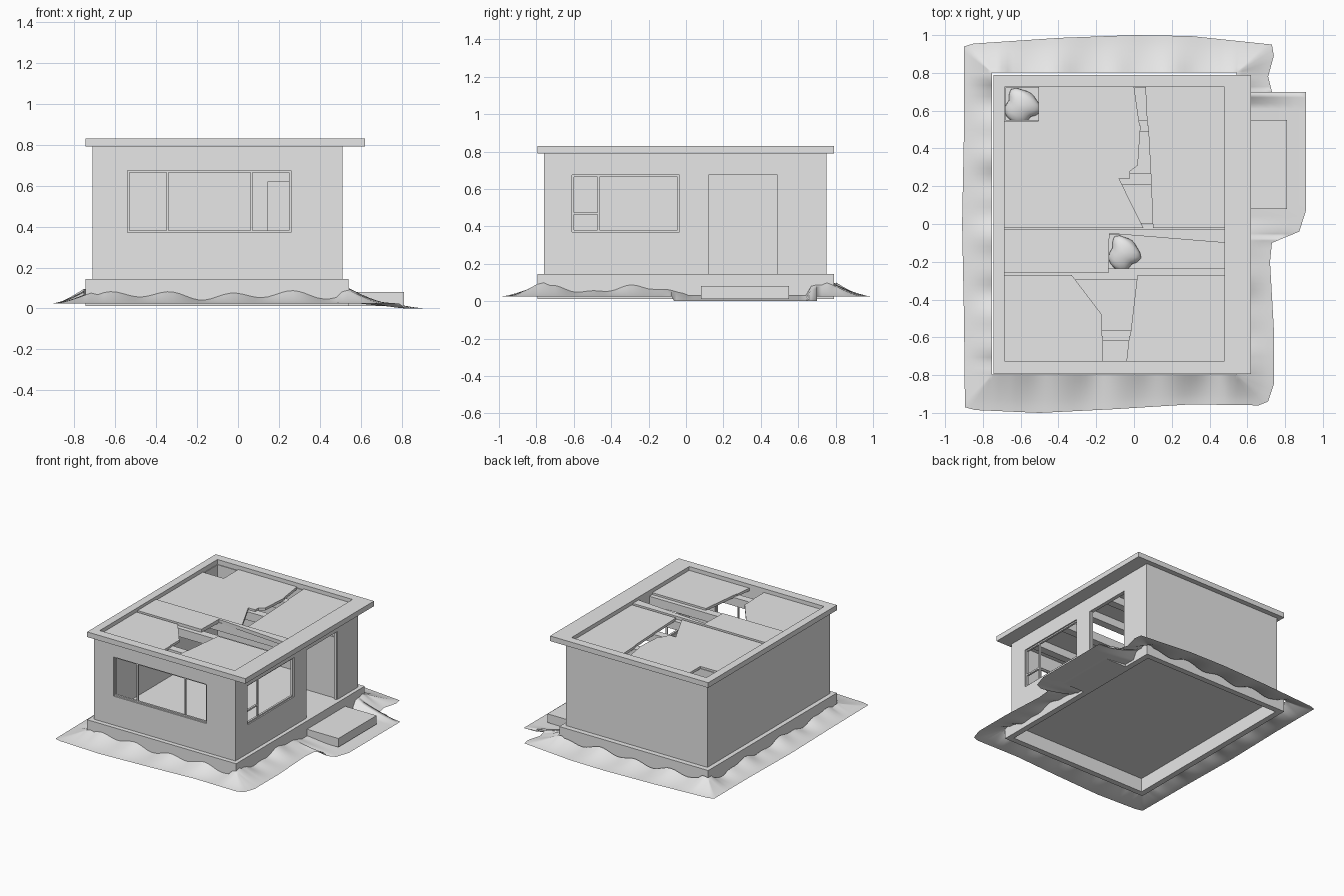
import bpy, bmesh, math
from mathutils import Vector

old = bpy.data.objects.get("Cube")
if old:
    bpy.data.objects.remove(old, do_unlink=True)

grey = bpy.data.materials.new("plain_grey")
grey.use_nodes = True
grey.diffuse_color = (0.8, 0.8, 0.8, 1)
grey.node_tree.nodes["Principled BSDF"].inputs["Base Color"].default_value = (0.8, 0.8, 0.8, 1)


def finish(name, bm):
    bmesh.ops.recalc_face_normals(bm, faces=bm.faces)
    mesh = bpy.data.meshes.new(name)
    bm.to_mesh(mesh)
    bm.free()
    mesh.materials.append(grey)
    ob = bpy.data.objects.new(name, mesh)
    bpy.context.collection.objects.link(ob)
    return ob


def prism(name, outline, z0, z1):
    bm = bmesh.new()
    face = bm.faces.new([bm.verts.new((x, y, z0)) for x, y in outline])
    top = bmesh.ops.extrude_face_region(bm, geom=[face])["geom"]
    for v in top:
        if isinstance(v, bmesh.types.BMVert):
            v.co.z = z1
    return finish(name, bm)


def box(name, x0, x1, y0, y1, z0, z1):
    return prism(name, [(x0, y0), (x1, y0), (x1, y1), (x0, y1)], z0, z1)


def cut(target, *bounds):
    cutter = box(target.name + "_cutter", *bounds)
    cutter.hide_render = True
    cutter.hide_set(True)
    cutter.display_type = 'WIRE'
    mod = target.modifiers.new("opening", 'BOOLEAN')
    mod.object, mod.operation, mod.solver = cutter, 'DIFFERENCE', 'EXACT'
    bpy.context.view_layer.update()
    graph = bpy.context.evaluated_depsgraph_get()
    mesh = bpy.data.meshes.new_from_object(target.evaluated_get(graph))
    target.modifiers.clear()
    target.data = mesh
    bpy.data.objects.remove(cutter, do_unlink=True)


# Hollow plinth, floor and doorstep
plinth = box("plinth", -0.745, 0.54, -0.795, 0.79, 0.012, 0.145)
cut(plinth, -0.70, 0.495, -0.75, 0.745, -0.1, 0.12)
box("doorstep", 0.54, 0.81, 0.08, 0.55, 0.012, 0.08)

# Walls with a front window, a side window and a doorway
walls = box("walls", -0.71, 0.51, -0.76, 0.75, 0.143, 0.792)
cut(walls, -0.68, 0.48, -0.73, 0.72, 0, 1)
cut(walls, -0.54, 0.26, -0.9, -0.6, 0.37, 0.675)
cut(walls, 0.4, 0.6, -0.61, -0.035, 0.37, 0.675)
cut(walls, 0.4, 0.6, 0.11, 0.5, 0.144, 0.675)

# Window frames: slim border and bars set back in each opening
T = 0.01
for z in (0.37, 0.675 - T):
    box("front_frame_rail", -0.54, 0.26, -0.75, -0.735, z, z + T)
    box("side_frame_rail", 0.485, 0.5, -0.61, -0.035, z, z + T)
for x in (-0.54, -0.349, 0.062, 0.25):
    box("front_frame_post", x, x + T, -0.75, -0.735, 0.37, 0.675)
for y in (-0.61, -0.472, -0.045):
    box("side_frame_post", 0.485, 0.5, y, y + T, 0.37, 0.675)
box("side_frame_crossbar", 0.485, 0.5, -0.61, -0.465, 0.463, 0.475)
for y in (0.11, 0.49):
    box("door_jamb", 0.485, 0.505, y, y + T, 0.145, 0.675)
box("open_door", 0.145, 0.48, 0.505, 0.52, 0.145, 0.62)

# Roof rim
rim = box("roof_rim", -0.745, 0.62, -0.795, 0.79, 0.79, 0.83)
cut(rim, -0.685, 0.48, -0.725, 0.725, 0.5, 1)

# Ceiling beams
for y in (0.52, 0.24, -0.025, -0.265, -0.59):
    box("ceiling_beam", -0.69, 0.49, y - 0.03, y + 0.03, 0.72, 0.785)

# Broken roof panels: (back, front, left piece's broken edge, right piece's broken edge)
L, R = -0.688, 0.485
strips = [
    (0.728, 0.521, [(0.0, 0.728), (0.03, 0.521)], [(0.06, 0.728), (0.07, 0.521)]),
    (0.521, 0.241, [(0.035, 0.521), (0.02, 0.31), (-0.02, 0.28), (-0.02, 0.241)],
     [(0.075, 0.521), (0.09, 0.241)]),
    (0.241, -0.02, [(-0.08, 0.241), (0.05, -0.02)], [(0.09, 0.241), (0.1, -0.02)]),
    (-0.03, -0.26, [(-0.13, -0.03), (-0.135, -0.26)], None),
    (-0.27, -0.592, [(-0.33, -0.27), (-0.17, -0.48), (-0.17, -0.592)],
     [(0.018, -0.27), (-0.02, -0.592)]),
    (-0.592, -0.728, [(-0.165, -0.592), (-0.165, -0.728)], [(-0.025, -0.592), (-0.04, -0.728)]),
]
for i, (back, front, left, right) in enumerate(strips):
    top = 0.80 + (0.008 if i == 3 else 0)
    outline = [(L, back)] + left + [(L, front)]
    if i == 0:  # missing corner
        outline = [(-0.505, back)] + left + [(-0.505, front)]
        box("corner_roof_panel", L, -0.505, front, 0.545, 0.78, top)
    prism("left_roof_panel", outline, 0.78, top)
    if right:
        prism("right_roof_panel", [(R, back)] + right + [(R, front)], 0.78, top)
    else:
        prism("right_roof_sliver", [(-0.13, back), (R, back), (R, -0.1), (-0.13, -0.05)], 0.78, top)

# Rubble heaps on the floor
for cx, cy, rx, ry in ((-0.59, 0.63, 0.09, 0.09), (-0.05, -0.15, 0.08, 0.09)):
    bm = bmesh.new()
    bmesh.ops.create_icosphere(bm, subdivisions=3, radius=1)
    for v in bm.verts:
        bump = 1 + 0.15 * math.sin(3 * v.co.x + 4 * v.co.y)
        v.co = (cx + rx * v.co.x * bump, cy + ry * v.co.y * bump, 0.145 + 0.05 * max(v.co.z, -0.1))
    for f in bm.faces:
        f.smooth = True
    finish("rubble_heap", bm)

# Earth bank: a sheet rising from an uneven outer edge to a wavy line on the plinth
edge = [(-0.9, 0.94), (-0.85, 0.955), (-0.4, 0.985), (0, 1.0), (0.3, 0.995), (0.73, 0.95), (0.74, 0.89),
        (0.71, 0.78), (0.73, 0.7), (0.91, 0.7), (0.91, 0.07), (0.875, -0.04), (0.73, -0.1), (0.72, -0.2),
        (0.74, -0.55), (0.74, -0.85), (0.71, -0.94), (0.66, -0.96), (0.3, -0.955), (-0.1, -0.98),
        (-0.5, -1.0), (-0.84, -0.985), (-0.895, -0.97), (-0.9, -0.5), (-0.91, 0), (-0.9, 0.5)]
outer = []
for i, p in enumerate(edge):
    a, b = Vector(p), Vector(edge[(i + 1) % len(edge)])
    n = max(1, round((b - a).length / 0.03))
    outer += [a.lerp(b, k / n) for k in range(n)]


def bank_height(x, y):
    if x > 0.5 and 0.0 < y < 0.65:
        return 0.03
    corner = 0.02 if abs(x + 0.1) > 0.6 and abs(y) > 0.75 else 0
    return 0.064 + corner + 0.016 * math.sin(21 * x + 13 * y) + 0.008 * math.sin(9 * x - 31 * y)


bm = bmesh.new()
rings = []
STEPS = 6
for s in range(STEPS + 1):
    t = s / STEPS
    ring = []
    for p in outer:
        inner = Vector((min(max(p.x, -0.752), 0.542), min(max(p.y, -0.798), 0.802)))
        low = 0.0 if p.x > 0.8 else 0.024
        q = inner.lerp(p, t)
        z = low + (bank_height(*inner) - low) * (1 - t) ** 1.4
        ring.append(bm.verts.new((q.x, q.y, z)))
    rings.append(ring)
count = len(outer)
for r0, r1 in zip(rings, rings[1:]):
    for i in range(count):
        j = (i + 1) % count
        bm.faces.new((r0[i], r0[j], r1[j], r1[i])).smooth = True
bmesh.ops.remove_doubles(bm, verts=bm.verts, dist=0.0005)
bank = finish("earth_bank", bm)
if sum(p.normal.z for p in bank.data.polygons) < 0:
    bank.data.flip_normals()
